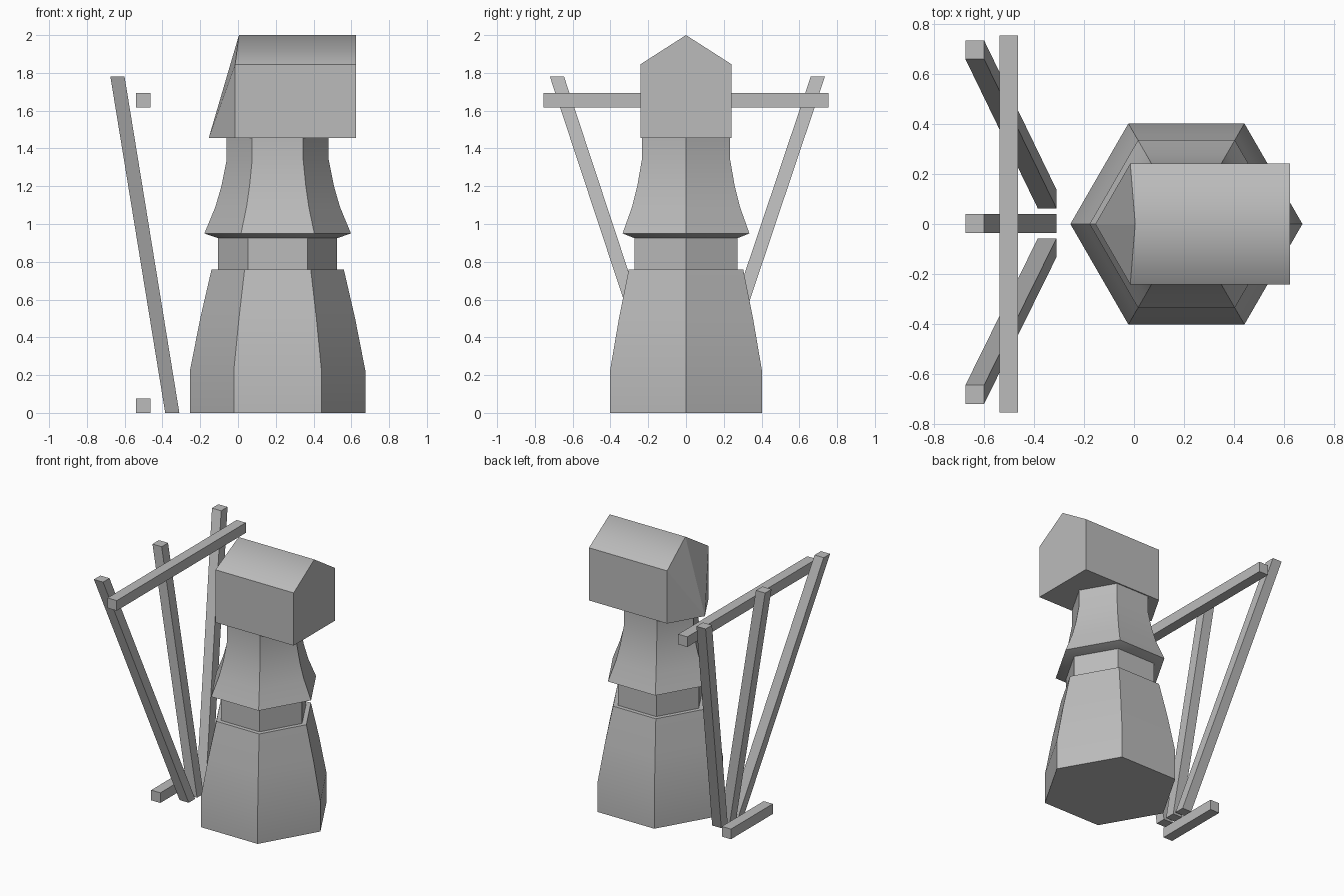
import bpy, bmesh, math
from mathutils import Vector

if "Cube" in bpy.data.objects:
    bpy.data.objects.remove(bpy.data.objects["Cube"], do_unlink=True)

GREY = (0.5, 0.5, 0.5, 1)
grey = bpy.data.materials.new("plain grey")
grey.use_nodes = True
grey.diffuse_color = GREY
grey.node_tree.nodes["Principled BSDF"].inputs["Base Color"].default_value = GREY

TOWER_X = 0.21


def finish(name, bm, smooth_angle=None):
    bmesh.ops.recalc_face_normals(bm, faces=bm.faces)
    mesh = bpy.data.meshes.new(name)
    bm.to_mesh(mesh)
    bm.free()
    mesh.materials.append(grey)
    obj = bpy.data.objects.new(name, mesh)
    bpy.context.collection.objects.link(obj)
    if smooth_angle:
        bpy.ops.object.select_all(action="DESELECT")
        obj.select_set(True)
        bpy.context.view_layer.objects.active = obj
        bpy.ops.object.shade_smooth_by_angle(angle=math.radians(smooth_angle))
    return obj


def loft(name, rings, smooth_angle=None):
    """Skin a list of equal-sized point rings and cap both ends."""
    bm = bmesh.new()
    loops = [[bm.verts.new(p) for p in ring] for ring in rings]
    n = len(loops[0])
    for a, b in zip(loops, loops[1:]):
        for i in range(n):
            j = (i + 1) % n
            bm.faces.new((a[i], a[j], b[j], b[i]))
    bm.faces.new(loops[0])
    bm.faces.new(loops[-1])
    return finish(name, bm, smooth_angle)


def hexagon(radius, z):
    return [(TOWER_X + radius * math.cos(i * math.pi / 3),
             radius * math.sin(i * math.pi / 3), z) for i in range(6)]


def square(x, y, z, half=0.0375):
    return [(x - half, y - half, z), (x + half, y - half, z),
            (x + half, y + half, z), (x - half, y + half, z)]


def bar(name, x, z, half_length, half=0.0375):
    return loft(name, [[(x - half, y, z - half), (x + half, y, z - half),
                        (x + half, y, z + half), (x - half, y, z + half)]
                       for y in (-half_length, half_length)])


# Six-sided tower: base, neck band and flared upper storey
tower = {
    "tower_base": [(0.465, 0), (0.465, 0.22), (0.41, 0.5), (0.35, 0.76)],
    "tower_band": [(0.315, 0.74), (0.315, 0.93)],
    "tower_upper": [(0.315, 0.925), (0.388, 0.95), (0.33, 1.09),
                    (0.298, 1.2), (0.27, 1.34), (0.27, 1.46)],
}
for name, profile in tower.items():
    loft(name, [hexagon(r, z) for r, z in profile], 30)

# Cap: gabled house shape with a raked, pointed end
FLOOR, EAVE, RIDGE, HALF = 1.455, 1.845, 2.0, 0.242
bm = bmesh.new()
gable = [(-HALF, FLOOR), (-HALF, EAVE), (0, RIDGE), (HALF, EAVE), (HALF, FLOOR)]
front = [bm.verts.new((0.625, y, z)) for y, z in gable]
back = [bm.verts.new((0.005 if y == 0 else -0.015, y, z)) for y, z in gable]
tip = bm.verts.new((-0.155, 0, FLOOR))
bm.faces.new(front)
for i in range(4):
    bm.faces.new((front[i], front[i + 1], back[i + 1], back[i]))
bm.faces.new((front[4], front[0], back[0], tip, back[4]))
for low, eave in ((0, 1), (4, 3)):
    bm.faces.new((back[low], back[eave], tip))
    bm.faces.new((back[eave], back[2], tip))
# Only the roof ridge is softened
for face in bm.faces:
    face.smooth = True
for edge in bm.edges:
    edge.smooth = set(edge.verts) == {front[2], back[2]}
finish("cap", bm)

# Frame beside the tower: three leaning poles and two cross bars
for name, y_foot, y_head in (("right_pole", -0.095, -0.683),
                             ("middle_pole", 0.002, 0.002),
                             ("left_pole", 0.1, 0.698)):
    loft(name, [square(-0.348, y_foot, 0), square(-0.638, y_head, 1.78)])
bar("upper_cross_bar", -0.502, 1.655, 0.755)
bar("lower_cross_bar", -0.502, 0.0375, 0.245)
